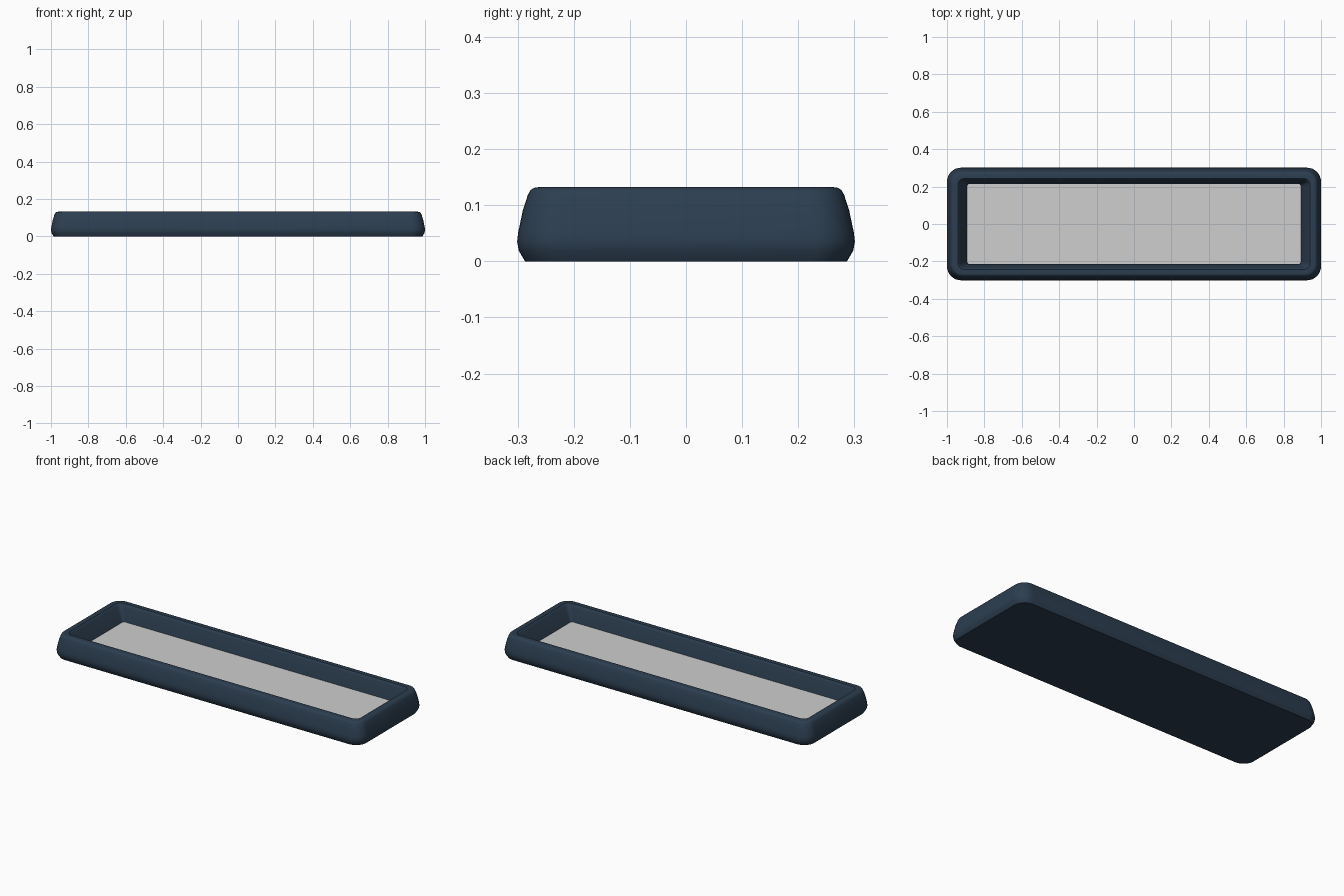
import bpy, bmesh, math

cube = bpy.data.objects.get("Cube")
if cube:
    bpy.data.objects.remove(cube, do_unlink=True)


def material(name, rgb):
    m = bpy.data.materials.new(name)
    m.use_nodes = True
    m.diffuse_color = (*rgb, 1)
    m.node_tree.nodes["Principled BSDF"].inputs["Base Color"].default_value = (*rgb, 1)
    return m


def rounded_ring(bm, hx, hy, r, z, steps=8):
    """Ring of vertices around a rounded rectangle."""
    ring = []
    for q, (sx, sy) in enumerate([(1, 1), (-1, 1), (-1, -1), (1, -1)]):
        for i in range(steps + 1):
            a = (q + i / steps) * math.pi / 2
            ring.append(bm.verts.new((sx * (hx - r) + r * math.cos(a),
                                      sy * (hy - r) + r * math.sin(a), z)))
    return ring


def loft(name, sections, mat):
    """Skin rounded rectangles in order and cap both ends."""
    bm = bmesh.new()
    rings = [rounded_ring(bm, *s) for s in sections]
    n = len(rings[0])
    for a, b in zip(rings, rings[1:]):
        for i in range(n):
            j = (i + 1) % n
            bm.faces.new((a[i], a[j], b[j], b[i]))
    bm.faces.new(rings[0][::-1])
    bm.faces.new(rings[-1])
    bmesh.ops.recalc_face_normals(bm, faces=bm.faces)
    mesh = bpy.data.meshes.new(name)
    bm.to_mesh(mesh)
    bm.free()
    mesh.materials.append(mat)
    obj = bpy.data.objects.new(name, mesh)
    bpy.context.collection.objects.link(obj)
    bpy.ops.object.select_all(action="DESELECT")
    obj.select_set(True)
    bpy.context.view_layer.objects.active = obj
    bpy.ops.object.shade_smooth_by_angle(angle=math.radians(35))
    return obj


navy = material("dark slate blue", (0.025, 0.048, 0.080))
grey = material("light grey", (0.62, 0.62, 0.62))

# Outer wall: (inset from the widest outline, height)
outer = [(0.014, 0), (0.003, 0.019), (0, 0.035), (0.002, 0.052), (0.010, 0.09),
         (0.019, 0.118), (0.024, 0.127), (0.030, 0.131), (0.037, 0.132)]
sections = [(1 - d, 0.301 - d, 0.075 - d * 0.6, z) for d, z in outer]

# Rim, lip and sloping inner wall down to the floor
sections += [(0.942, 0.243, 0.035, 0.132), (0.936, 0.238, 0.03, 0.127),
             (0.93, 0.234, 0.027, 0.118), (0.894, 0.217, 0.016, 0.038)]
loft("tray_body", sections, navy)

# Pale panel on the tray floor
loft("floor_panel", [(0.892, 0.215, 0.015, 0.037), (0.892, 0.215, 0.015, 0.041)], grey)
